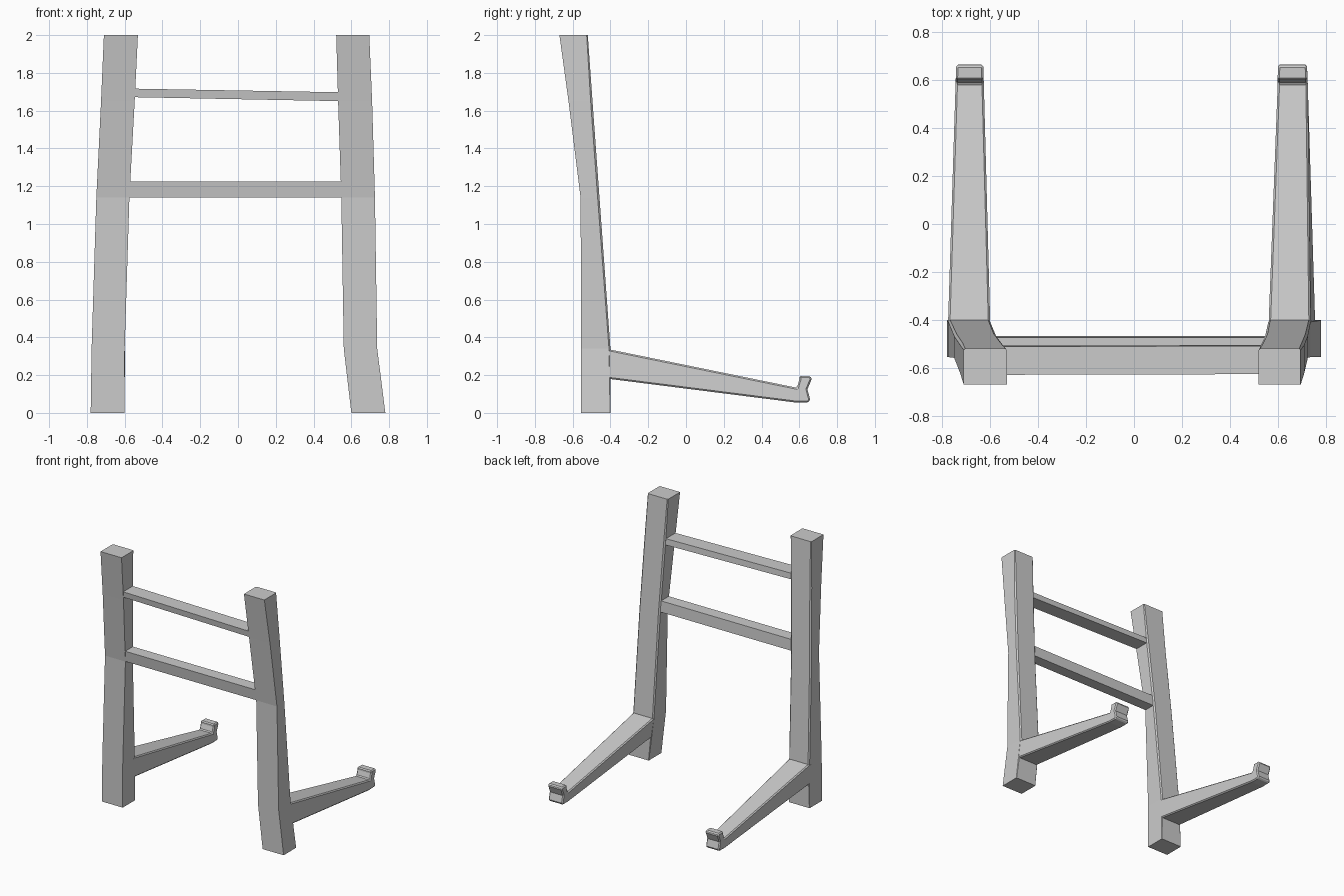
import bpy, bmesh

if "Cube" in bpy.data.objects:
    bpy.data.objects.remove(bpy.data.objects["Cube"])


def loft(name, rings):
    """Skin a list of equal-length closed rings and cap both ends."""
    bm = bmesh.new()
    loops = [[bm.verts.new(p) for p in ring] for ring in rings]
    n = len(loops[0])
    for a, b in zip(loops, loops[1:]):
        for i in range(n):
            j = (i + 1) % n
            bm.faces.new((a[i], a[j], b[j], b[i]))
    bm.faces.new(loops[0][::-1])
    bm.faces.new(loops[-1])
    bmesh.ops.recalc_face_normals(bm, faces=bm.faces[:])
    me = bpy.data.meshes.new(name)
    bm.to_mesh(me)
    bm.free()
    ob = bpy.data.objects.new(name, me)
    bpy.context.collection.objects.link(ob)
    return ob


def lerp(a, b, t):
    return a + (b - a) * t


# Shared post levels: z, front y, rear y, rear corner chamfer
LEVELS = [(0, -.555, -.40, .002), (.34, -.555, -.40, .008), (1.14, -.558, -.458, .01),
          (1.65, -.622, -.495, .01), (2.0, -.67, -.52, .006)]


def post(name, spans):
    rings = []
    for (z, y0, y1, c), (x0, x1) in zip(LEVELS, spans):
        rings.append([(x0, y0, z), (x1, y0, z), (x1, y1 - c, z),
                      (x1 - c, y1, z), (x0 + c, y1, z), (x0, y1 - c, z)])
    return loft(name, rings)


# Leaning posts
post("left_post", [(-.78, -.60), (-.775, -.60), (-.75, -.575), (-.725, -.547), (-.71, -.53)])
post("right_post", [(.60, .78), (.56, .737), (.547, .725), (.53, .71), (.52, .695)])

# Support arm side profile (y, z) with upturned hook
ARM = [(-.43, .183), (.58, .055), (.65, .055), (.657, .072), (.643, .125), (.665, .178),
       (.66, .195), (.60, .195), (.60, .175), (.587, .133), (-.40, .335), (-.43, .335)]


def arm(name, root, tip, shear):
    sides = []
    for k in (0, 1):
        ring = []
        for y, z in ARM:
            t = (y + .4) / 1.05
            lean = shear * (1 - max(t, 0)) * (.335 - z) / .155
            ring.append((lerp(root[k], tip[k], t) + lean, y, z))
        sides.append(ring)
    ob = loft(name, sides)
    bev = ob.modifiers.new("soft_edges", 'BEVEL')
    bev.width = .008
    bev.segments = 1
    bev.limit_method = 'ANGLE'
    bev.angle_limit = .8
    return ob


arm("left_arm", (-.775, -.60), (-.742, -.628), 0)
arm("right_arm", (.562, .737), (.60, .722), .02)


# Cross rails, ends buried in the posts
def rail(name, ends):
    loft(name, [[(x, yf0, z0), (x, yr0, z0), (x, yr1, z1), (x, yf1, z1)]
                for x, z0, z1, yf0, yf1, yr0, yr1 in ends])


rail("lower_rail", [(x, 1.14, 1.225, -.556, -.567, -.468, -.473) for x in (-.60, .58)])
rail("upper_rail", [(-.58, 1.672, 1.717, -.623, -.629, -.507, -.511),
                    (.56, 1.650, 1.697, -.620, -.626, -.505, -.509)])
